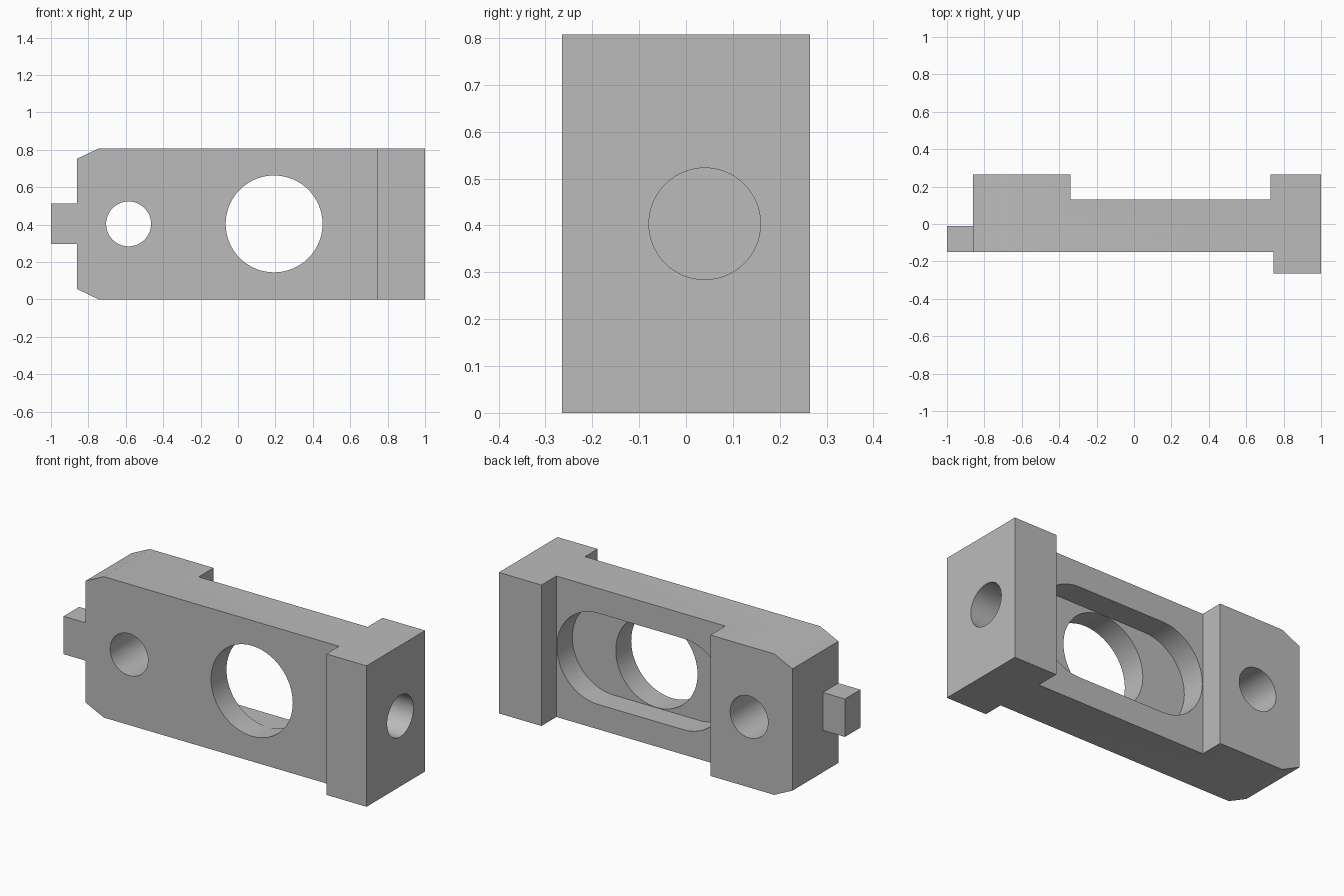
import bpy, bmesh
from math import cos, sin, pi
from mathutils import Vector

cube = bpy.data.objects.get("Cube")
if cube:
    bpy.data.objects.remove(cube, do_unlink=True)

HEIGHT = 0.807
MID = HEIGHT / 2
BACK, FRONT, PLATE = 0.265, -0.265, -0.15

gray = bpy.data.materials.new("plain gray")
gray.use_nodes = True
color = (0.5, 0.5, 0.5, 1)
gray.diffuse_color = color
gray.node_tree.nodes["Principled BSDF"].inputs["Base Color"].default_value = color


def prism(name, points, axis, start, end):
    """Extrude a flat outline along one axis; points fill the other two axes in order."""
    bm = bmesh.new()
    verts = []
    for p in points:
        co = list(p)
        co.insert(axis, start)
        verts.append(bm.verts.new(co))
    face = bm.faces.new(verts)
    made = bmesh.ops.extrude_face_region(bm, geom=[face])["geom"]
    shift = Vector((0, 0, 0))
    shift[axis] = end - start
    bmesh.ops.translate(bm, vec=shift, verts=[v for v in made if isinstance(v, bmesh.types.BMVert)])
    bmesh.ops.recalc_face_normals(bm, faces=bm.faces)
    mesh = bpy.data.meshes.new(name)
    bm.to_mesh(mesh)
    bm.free()
    mesh.materials.append(gray)
    obj = bpy.data.objects.new(name, mesh)
    bpy.context.collection.objects.link(obj)
    return obj


def stadium(left, right, z, radius, steps=32):
    """Round-ended outline; a circle when both centres coincide."""
    pts = []
    for center, begin in ((right, -pi / 2), (left, pi / 2)):
        for i in range(steps + 1):
            if left == right and i == steps:
                continue
            a = begin + pi * i / steps
            pts.append((center + radius * cos(a), z + radius * sin(a)))
    return pts


def carve(body, tool, operation="DIFFERENCE"):
    mod = body.modifiers.new(tool.name, "BOOLEAN")
    mod.operation = operation
    mod.solver = "EXACT"
    mod.object = tool
    bpy.context.view_layer.objects.active = body
    bpy.ops.object.modifier_apply(modifier=mod.name)
    bpy.data.objects.remove(tool, do_unlink=True)


# Stepped plan: tab, thick left end, thinner middle, wide right end
plan = [(-1, PLATE), (0.745, PLATE), (0.745, FRONT), (1, FRONT), (1, BACK), (0.73, BACK),
        (0.73, 0.13), (-0.34, 0.13), (-0.34, BACK), (-0.86, BACK), (-0.86, -0.01), (-1, -0.01)]
body = prism("bracket_body", plan, 2, -0.1, 0.9)

# Side outline: narrow tab and chamfered corners, mirrored about mid height
lower = [(1.1, 0), (-0.745, 0), (-0.86, 0.055), (-0.86, 0.295), (-1.1, 0.295)]
outline = lower + [(x, HEIGHT - z) for x, z in reversed(lower)]
carve(body, prism("outline", outline, 1, -0.5, 0.5), "INTERSECT")

# Rear slot pocket, main bore, small bore and blind end hole
carve(body, prism("slot", stadium(-0.076, 0.466, MID, 0.261), 1, -0.01, 0.2))
carve(body, prism("main_bore", stadium(0.193, 0.193, MID, 0.259), 1, -0.4, 0.1))
carve(body, prism("small_bore", stadium(-0.585, -0.585, MID, 0.12), 1, -0.4, 0.4))
carve(body, prism("end_hole", stadium(0.04, 0.04, MID, 0.119), 0, 0.76, 1.1))

bpy.ops.object.select_all(action="DESELECT")
body.select_set(True)
bpy.context.view_layer.objects.active = body
bpy.ops.object.shade_smooth_by_angle(angle=pi / 6)
